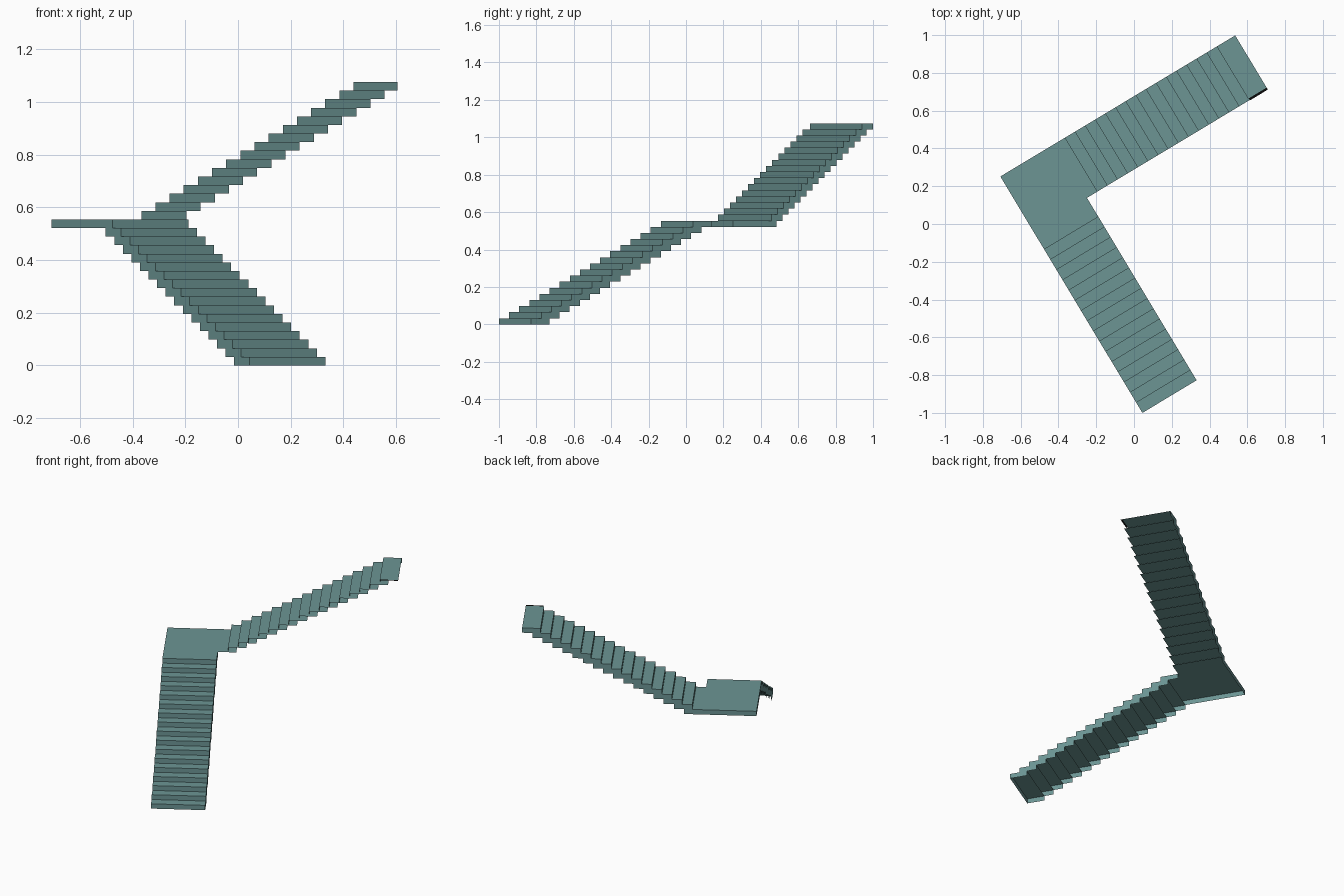
import bpy, math
from mathutils import Matrix, Vector

if "Cube" in bpy.data.objects:
    bpy.data.objects.remove(bpy.data.objects["Cube"])

ROT = Matrix.Rotation(math.radians(31), 3, 'Z')   # whole stair is turned in plan
N = 16                       # steps in each flight
H = 1.075 / (2 * N + 1)      # rise = tread height
U0, U1 = -0.477, -0.142      # lower flight sides
V0, V1 = 0.247, 0.580        # upper flight sides
START = -0.880               # foot of the lower flight
P_LOW, P_UP, D = 0.0631, 0.0626, 0.114   # goings and tread depth
EDGE = 0.010                 # width of the dark strip


def material(name, col):
    m = bpy.data.materials.new(name)
    m.diffuse_color = (*col, 1)
    m.use_nodes = True
    m.node_tree.nodes["Principled BSDF"].inputs["Base Color"].default_value = m.diffuse_color
    return m


teal = material("teal", (0.15, 0.30, 0.295))
black = material("black", (0.003, 0.003, 0.003))


def shells(name, parts, mat):
    """Open-bottomed treads: (plan outline, base z, height, outline edges left open)."""
    verts, faces = [], []
    for outline, z, h, gaps in parts:
        b, n = len(verts), len(outline)
        for zz in (z, z + h):
            verts += [ROT @ Vector((u, v, zz)) for u, v in outline]
        faces.append([b + n + i for i in range(n)])
        for i in range(n):
            if i not in gaps:
                j = (i + 1) % n
                faces.append([b + i, b + j, b + n + j, b + n + i])
    me = bpy.data.meshes.new(name)
    me.from_pydata(verts, [], faces)
    me.materials.append(mat)
    ob = bpy.data.objects.new(name, me)
    bpy.context.collection.objects.link(ob)
    return ob


def rect(u0, v0, u1, v1):
    return [(u0, v0), (u1, v0), (u1, v1), (u0, v1)]


# lower flight: treads with riser and both sides, open at the back
shells("lower_flight", [
    (rect(U0, START + i * P_LOW, U1, START + i * P_LOW + D), i * H, H, (2,))
    for i in range(N)], teal)

# landing: corner slab reaching over to the first upper step, open on the inner side
vl = START + N * P_LOW
shells("landing", [([(U0, vl), (U1, vl), (U1, V0), (U1 + D, V0), (U1 + D, V1), (U0, V1)],
                    N * H, H, (2, 3))], teal)

# upper flight: treads with riser and outer side only
shells("upper_flight", [
    (rect(U1 + i * P_UP, V0 + (EDGE if i == N else 0), U1 + i * P_UP + D, V1),
     (N + i) * H, H, (0, 1))
    for i in range(1, N + 1)], teal)

# thin dark strip along the inner edge of the top tread (a flat sheet)
ue = U1 + N * P_UP
shells("top_edge_strip", [(rect(ue + 0.004, V0 - 0.002, ue + D, V0 + EDGE),
                           (2 * N + 1) * H, 0, (0, 1, 2, 3))], black)
for ob in bpy.data.objects:      # drop the loose corners left under the flat strip
    if ob.name == "top_edge_strip":
        ob.data.clear_geometry()
        pts = rect(ue + 0.004, V0 - 0.002, ue + D, V0 + EDGE)
        ob.data.from_pydata([ROT @ Vector((u, v, (2 * N + 1) * H)) for u, v in pts],
                            [], [(0, 1, 2, 3)])
